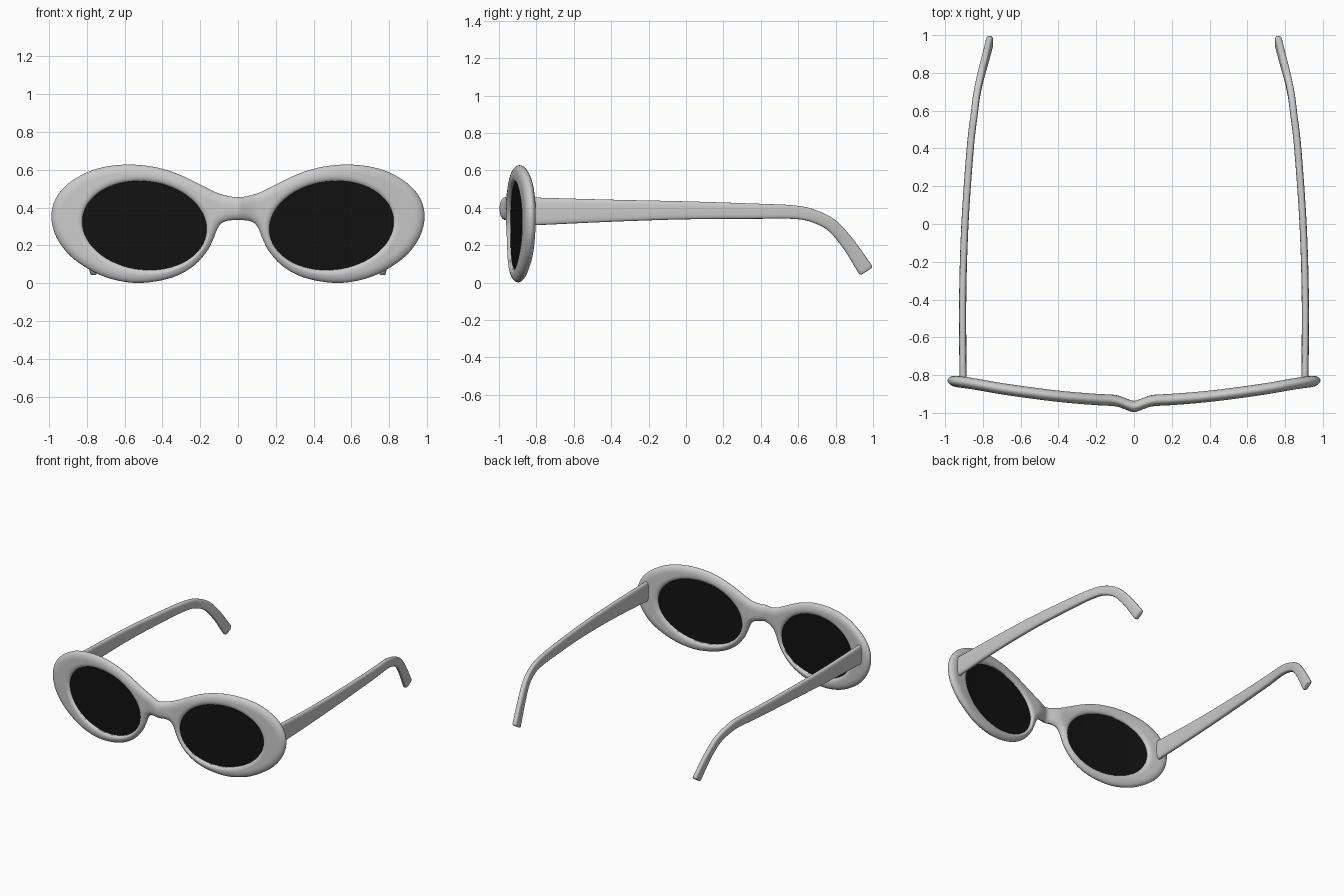
import bpy, bmesh, math
from mathutils import Vector, Matrix, kdtree

if "Cube" in bpy.data.objects:
    bpy.data.objects.remove(bpy.data.objects["Cube"])


def spline(pts, n, before=None, after=None):
    """Catmull-Rom curve through pts, n samples per span."""
    p = [Vector(q) for q in pts]
    p = [Vector(before) if before else 2 * p[0] - p[1]] + p
    p.append(Vector(after) if after else 2 * p[-1] - p[-2])
    out = []
    for i in range(1, len(p) - 2):
        a, b, c, d = p[i - 1:i + 3]
        for k in range(n):
            t = k / n
            out.append(0.5 * (2 * b + (c - a) * t + (2 * a - 5 * b + 4 * c - d) * t**2
                              + (3 * b - a - 3 * c + d) * t**3))
    return out + [p[-2]]


def loft(name, rings, closed=False, angle=40):
    """Skin closed cross-sections, then mirror across x = 0."""
    bm = bmesh.new()
    vs = [[bm.verts.new(p) for p in r] for r in rings]
    m = len(rings[0])
    for i in range(len(vs) if closed else len(vs) - 1):
        a, b = vs[i], vs[(i + 1) % len(vs)]
        for k in range(m):
            bm.faces.new((a[k], a[(k + 1) % m], b[(k + 1) % m], b[k]))
    if not closed:
        bm.faces.new(vs[0])
        bm.faces.new(vs[-1])
    bmesh.ops.remove_doubles(bm, verts=bm.verts, dist=1e-5)
    seam = [f for f in bm.faces if all(abs(v.co.x) < 1e-5 for v in f.verts)]
    bmesh.ops.recalc_face_normals(bm, faces=bm.faces)
    bmesh.ops.delete(bm, geom=seam, context='FACES')
    me = bpy.data.meshes.new(name)
    bm.to_mesh(me)
    bm.free()
    ob = bpy.data.objects.new(name, me)
    bpy.context.collection.objects.link(ob)
    bpy.ops.object.select_all(action='DESELECT')
    ob.select_set(True)
    bpy.context.view_layer.objects.active = ob
    bpy.ops.object.shade_smooth_by_angle(angle=math.radians(angle))
    mod = ob.modifiers.new("mirror", 'MIRROR')
    mod.use_axis[0] = True
    mod.merge_threshold = 0.0001
    return ob


def tree(pts):
    t = kdtree.KDTree(len(pts))
    for i, p in enumerate(pts):
        t.insert((p[0], p[1], 0), i)
    t.balance()
    return lambda p: t.find((p[0], p[1], 0))[2]


# Wrap of the front seen from above: depth as a function of x
wrap = spline([(0, -.966), (.05, -.95), (.1, -.935), (.2, -.929), (.35, -.917), (.5, -.9),
               (.7, -.872), (.85, -.846), (1, -.826)], 8, before=(-.05, -.95))


def depth(x):
    for a, b in zip(wrap, wrap[1:]):
        if x <= b.x:
            return a.y + (b.y - a.y) * (x - a.x) / (b.x - a.x)
    return wrap[-1].y


# Lens opening: a slightly tilted ellipse
centre, A, B = Vector((.495, .305)), .33, .234
tilt = Matrix.Rotation(.12, 2)


def lens_point(phi, r=1):
    return centre + tilt @ Vector((A * r * math.cos(phi), B * r * math.sin(phi)))


# Half outline of the front frame, from top of bridge round to its underside
outline = spline([(0, .455), (.1, .474), (.2, .522), (.3, .57), (.4, .605), (.5, .623), (.6, .627),
                  (.7, .616), (.8, .586), (.9, .525), (.964, .448), (.987, .36), (.97, .265),
                  (.92, .18), (.85, .113), (.75, .053), (.65, .017), (.53, .001), (.4, .016),
                  (.3, .05), (.22, .104), (.16, .175), (.13, .235), (.105, .295), (.07, .326),
                  (0, .335)], 6, before=(-.1, .474), after=(-.07, .326))
to_edge = tree(outline + [a.lerp(b, k / 5) for a, b in zip(outline, outline[1:]) for k in range(1, 5)])
to_hole = tree([lens_point(math.tau * i / 500) for i in range(500)])
bridge_cut = [Vector((0, .335 + .06 * (1 - math.cos(math.pi * k / 12)))) for k in range(1, 12)]


def bulge(u):
    return math.sqrt(max(0, 1 - (1 - min(u, 1))**2))


# Front frame: sections from lens rim to outline, rounded by distance to the edges
rings = []
for p in outline + bridge_cut:
    q = tilt.transposed() @ (p - centre)
    rim = lens_point(math.atan2(q.y / B, q.x / A))
    front, back = [], []
    for k in range(19):
        s = rim.lerp(p, (1 - math.cos(math.pi * k / 18)) / 2)
        t = .03 * min(bulge(to_edge(s) / .05), .4 + .6 * bulge(to_hole(s) / .03))
        y = depth(s.x)
        front.append((s.x, y - t, s.y))
        back.append((s.x, y + t, s.y))
    rings.append(front + back[::-1])
loft("front_frame", rings, closed=True, angle=60)

# Dark lenses following the wrap of the frame
rings = []
for i in range(80):
    pts = [lens_point(math.tau * i / 80, 1.02 * k / 10) for k in range(11)]
    rings.append([(p.x, depth(p.x) - .008, p.y) for p in pts]
                 + [(p.x, depth(p.x) + .008, p.y) for p in pts[::-1]])
lens = loft("lens", rings, closed=True)
black = bpy.data.materials.new("dark_lens")
black.diffuse_color = (.006, .006, .006, 1)
black.use_nodes = True
black.node_tree.nodes["Principled BSDF"].inputs["Base Color"].default_value = black.diffuse_color
lens.data.materials.append(black)

# Temple arms: (x, y, z, half height) stations with a rounded-box section
path = spline([(.905, -.835, .38, .075), (.907, -.4, .384, .059), (.895, 0, .386, .048),
               (.867, .4, .381, .04), (.846, .58, .376, .036), (.833, .68, .356, .034),
               (.812, .78, .305, .034), (.788, .87, .203, .036), (.765, .96, .068, .041)], 8)
rings = []


def section(c, h, w, along):
    up = Vector((0, -along.z, along.y)).normalized()
    ring = []
    for i in range(24):
        a = math.tau * i / 24
        ca, sa = math.cos(a), math.sin(a)
        # superellipse keeps the sides flat and the corners round
        ring.append(c + Vector((w * math.copysign(abs(ca)**.6, ca), 0, 0))
                    + up * h * math.copysign(abs(sa)**.6, sa))
    return ring


for i, s in enumerate(path):
    along = (path[min(i + 1, len(path) - 1)] - path[max(i - 1, 0)]).to_3d().normalized()
    rings.append(section(s.to_3d(), s.w, .019, along))
for step, k in ((.006, .93), (.01, .75)):
    rings.append(section(s.to_3d() + along * step, s.w * k, .019 * k, along))
loft("temple_arm", rings, angle=50)
